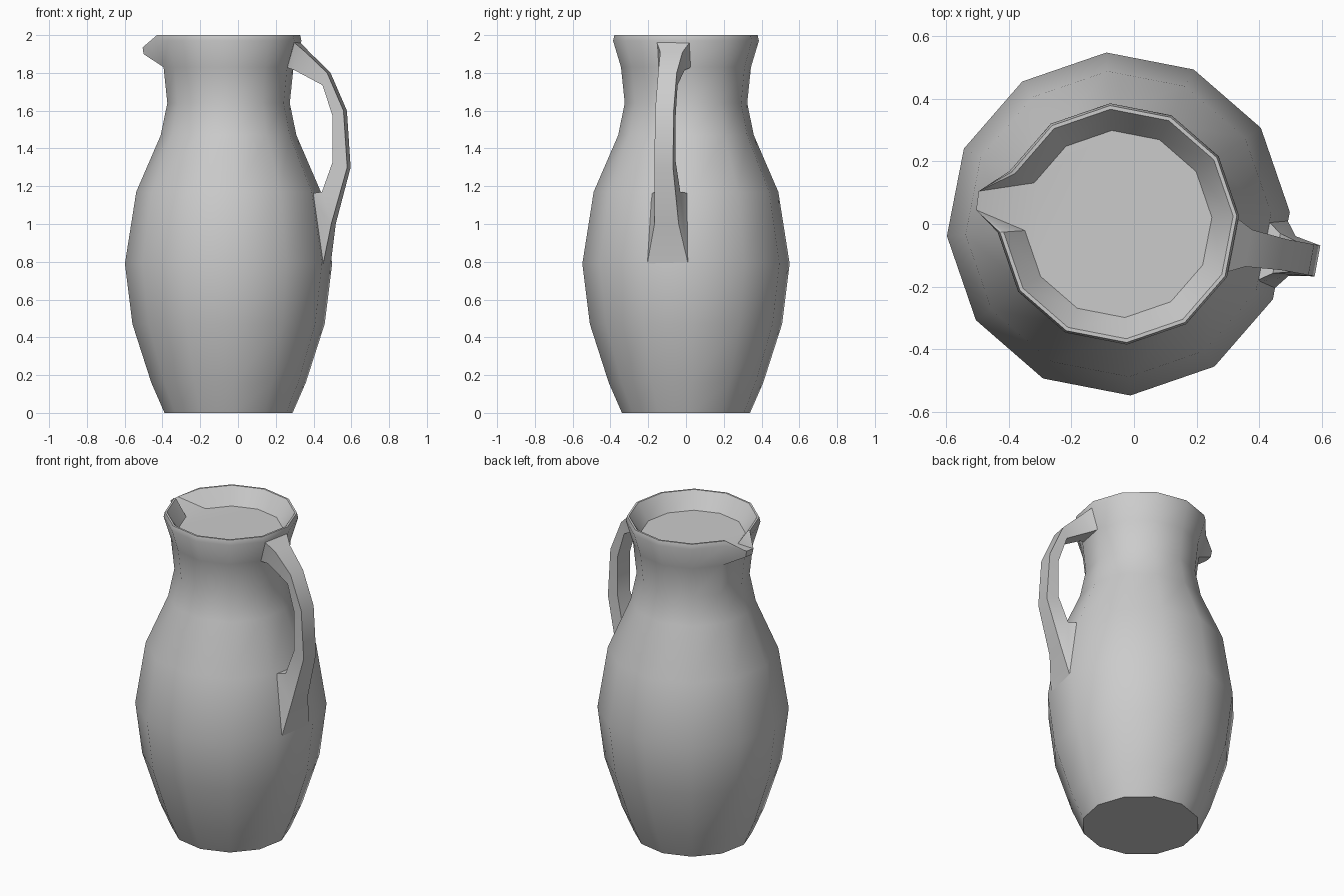
import bpy, bmesh, math
from mathutils import Vector

if "Cube" in bpy.data.objects:
    bpy.data.objects.remove(bpy.data.objects["Cube"])

CX, N, OFF = -0.05, 12, 4

clay = bpy.data.materials.new("grey clay")
clay.diffuse_color = (0.6, 0.6, 0.6, 1)
clay.use_nodes = True
clay.node_tree.nodes["Principled BSDF"].inputs["Base Color"].default_value = clay.diffuse_color


def finish(bm, name, angle):
    bmesh.ops.recalc_face_normals(bm, faces=bm.faces)
    me = bpy.data.meshes.new(name)
    bm.to_mesh(me)
    bm.free()
    ob = bpy.data.objects.new(name, me)
    bpy.context.collection.objects.link(ob)
    me.materials.append(clay)
    bpy.ops.object.select_all(action='DESELECT')
    ob.select_set(True)
    bpy.context.view_layer.objects.active = ob
    bpy.ops.object.shade_smooth_by_angle(angle=math.radians(angle))
    return ob


# Jug body: twelve-sided turned profile, ending at the shallow filled top
profile = [(.34, 0), (.41, .16), (.51, .47), (.55, .79), (.49, 1.17), (.36, 1.47),
           (.325, 1.64), (.345, 1.83), (.387, 1.97), (.38, 2.0), (.368, 2.0), (.30, 1.9)]
bm = bmesh.new()
rings = []
for r, z in profile:
    ring = []
    for k in range(N):
        a = math.radians(OFF + 30 * k)
        ring.append(bm.verts.new((CX + r * math.cos(a), r * math.sin(a), z)))
    rings.append(ring)
SP = 5  # segment opened up for the spout
NECK, TOP = 7, len(rings) - 1
for i in range(TOP):
    for k in range(N):
        if k == SP and i >= NECK:
            continue
        j = (k + 1) % N
        bm.faces.new((rings[i][k], rings[i][j], rings[i + 1][j], rings[i + 1][k]))
bm.faces.new(rings[0][::-1])
bm.faces.new(rings[TOP])

# Pouring spout drawn out of the open segment
t1, t2 = bm.verts.new((-.497, .105, 1.94)), bm.verts.new((-.505, .045, 1.935))
u1, u2 = bm.verts.new((-.492, .1, 1.9)), bm.verts.new((-.5, .05, 1.9))
for k, t, u in ((SP, t1, u1), (SP + 1, t2, u2)):
    lo, ou, ol, il, fl = (rings[i][k] for i in range(NECK, TOP + 1))
    bm.faces.new((lo, ou, t, u))
    bm.faces.new((ou, ol, t))
    bm.faces.new((ol, il, t))
    bm.faces.new((il, fl, t))
bm.faces.new((rings[NECK][SP], rings[NECK][SP + 1], u2, u1))
bm.faces.new((u1, u2, t2, t1))
bm.faces.new((t1, t2, rings[TOP][SP + 1], rings[TOP][SP]))
finish(bm, "jug_body", 40)

# Handle: rectangular strap lofted along outer and inner paths
d = Vector((math.cos(math.radians(-10.5)), math.sin(math.radians(-10.5)), 0))
s = Vector((-d.y, d.x, 0))
sections = [  # outer radius, z, inner radius, z, half width
    (.365, 1.965, .325, 1.83, .09), (.425, 1.91, .365, 1.815, .06),
    (.54, 1.80, .515, 1.735, .05), (.628, 1.6, .57, 1.57, .05),
    (.648, 1.3, .57, 1.33, .05), (.565, 1.0, .515, 1.17, .065),
    (.53, .79, .45, 1.16, .11)]
bm = bmesh.new()
prev = first = None
for ro, zo, ri, zi, w in sections:
    cur = []
    for r, z, q in ((ro, zo, w), (ro, zo, -w), (ri, zi, -w), (ri, zi, w)):
        p = d * r + s * q
        cur.append(bm.verts.new((CX + p.x, p.y, z)))
    if prev:
        for k in range(4):
            j = (k + 1) % 4
            bm.faces.new((prev[k], prev[j], cur[j], cur[k]))
    else:
        bm.faces.new(cur)
    prev = cur
bm.faces.new(prev)
finish(bm, "handle", 40)
